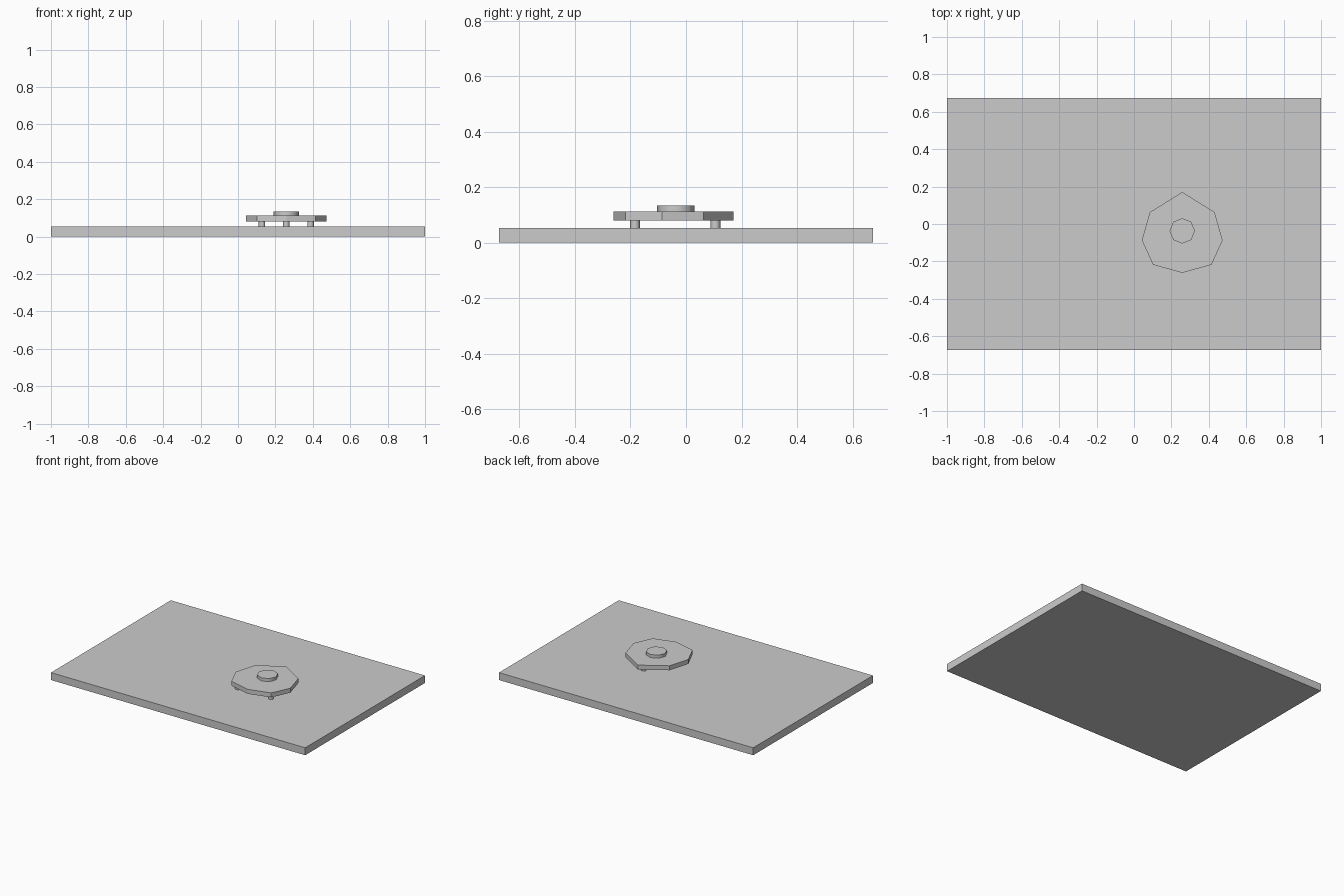
import bpy
import bmesh
import math

cube = bpy.data.objects.get("Cube")
if cube:
    bpy.data.objects.remove(cube, do_unlink=True)

# One plain grey for everything
grey = bpy.data.materials.new("light_grey")
grey.use_nodes = True
grey.diffuse_color = (0.6, 0.6, 0.6, 1)
grey.node_tree.nodes["Principled BSDF"].inputs["Base Color"].default_value = (0.6, 0.6, 0.6, 1)

CX, CY = 0.258, -0.037                      # centre of the raised disc
Z_BOARD, Z_PLATE, Z_HUB, Z_TOP = 0.053, 0.081, 0.113, 0.135


def prism(name, points, z0, z1, smooth=False):
    """Extrude a counter-clockwise outline from z0 to z1."""
    bm = bmesh.new()
    low = [bm.verts.new((x, y, z0)) for x, y in points]
    high = [bm.verts.new((x, y, z1)) for x, y in points]
    bm.faces.new(low[::-1])
    bm.faces.new(high)
    n = len(points)
    for i in range(n):
        j = (i + 1) % n
        side = bm.faces.new((low[i], low[j], high[j], high[i]))
        side.smooth = smooth
    # Keep the rims crisp where the sides are smooth
    for edge in bm.edges:
        if edge.verts[0].co.z == edge.verts[1].co.z:
            edge.smooth = False
    mesh = bpy.data.meshes.new(name)
    bm.to_mesh(mesh)
    bm.free()
    mesh.materials.append(grey)
    obj = bpy.data.objects.new(name, mesh)
    bpy.context.collection.objects.link(obj)
    return obj


def ring(x, y, r, n=8):
    return [(x + r * math.cos(2 * math.pi * i / n),
             y + r * math.sin(2 * math.pi * i / n)) for i in range(n)]


# Flat base board
prism("base_board", [(-1, -0.673), (1, -0.673), (1, 0.673), (-1, 0.673)], 0, Z_BOARD)

# Eight-sided plate, mirrored about its centre line
half = [(0.156, -0.218), (0.216, -0.087), (0.173, 0.063)]
outline = ([(CX, -0.261)] + [(CX + x, y) for x, y in half]
           + [(CX, 0.171)] + [(CX - x, y) for x, y in reversed(half)])
prism("raised_plate", outline, Z_PLATE, Z_HUB)

# Round hub on top
prism("centre_hub", ring(CX, CY, 0.068), Z_HUB, Z_TOP, smooth=True)

# Three short legs: two at the front, one at the back
for name, x, y in (("front_leg_left", CX + 0.13, -0.184),
                   ("front_leg_right", CX - 0.13, -0.184),
                   ("back_leg", CX, 0.106)):
    prism(name, ring(x, y, 0.0175), Z_BOARD, Z_PLATE, smooth=True)
